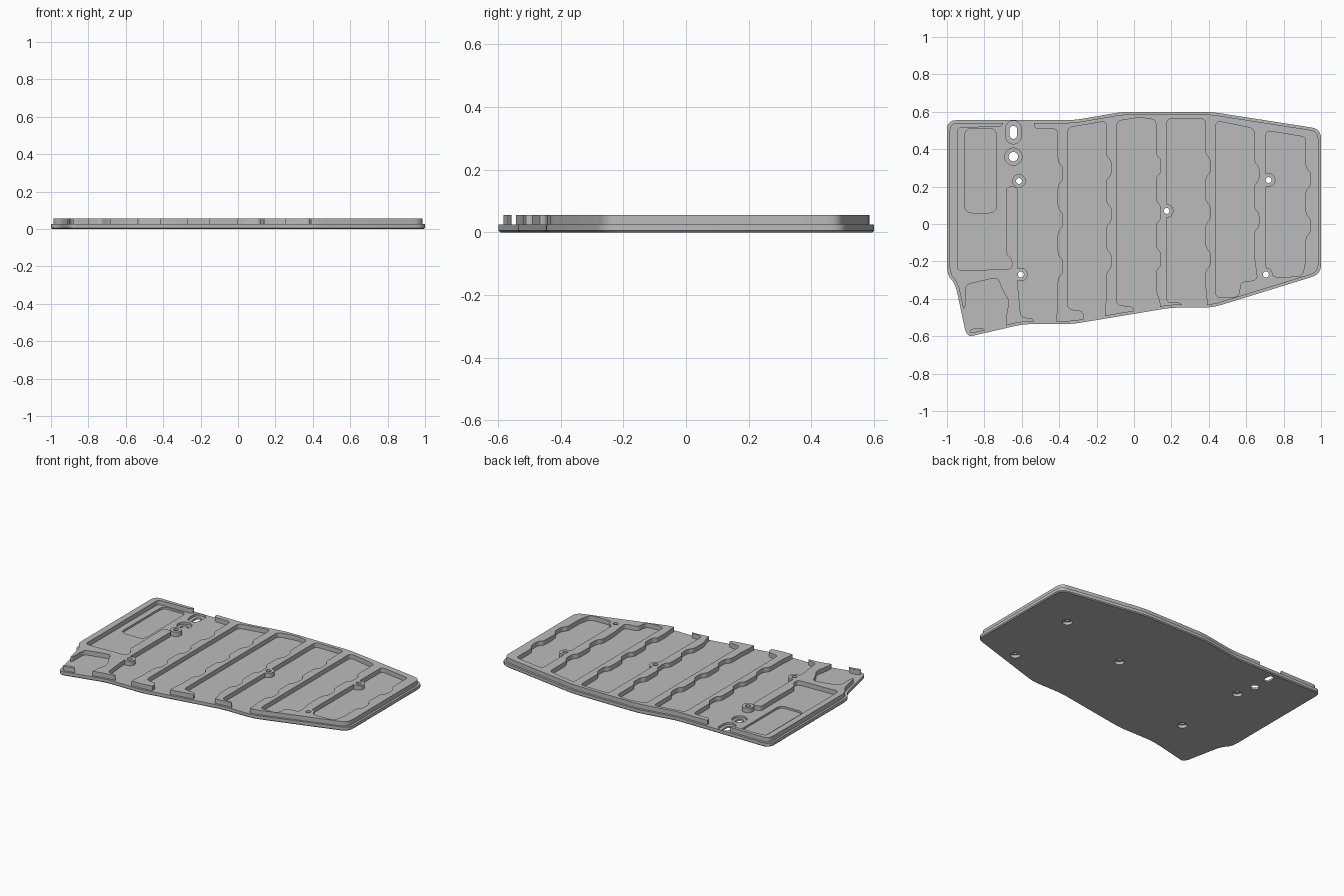
import bpy, bmesh, math
from mathutils import Vector

cube = bpy.data.objects.get("Cube")
if cube:
    bpy.data.objects.remove(cube, do_unlink=True)

FLOOR, TOP = 0.026, 0.056

metal = bpy.data.materials.new("plain grey")
metal.use_nodes = True
GREY = (0.5, 0.5, 0.5, 1)
metal.diffuse_color = GREY
metal.node_tree.nodes["Principled BSDF"].inputs["Base Color"].default_value = GREY


def offset(points, d):
    """Inset a counter-clockwise outline by d with mitred corners."""
    pts = [Vector(p) for p in points]
    out = []
    for i, p in enumerate(pts):
        a = (p - pts[i - 1]).normalized()
        b = (pts[(i + 1) % len(pts)] - p).normalized()
        na, nb = Vector((-a.y, a.x)), Vector((-b.y, b.x))
        out.append(p + (na + nb) * d / (1 + na.dot(nb)))
    return out


def rounded(points, r, steps=5):
    """Soften every corner of an outline with a small curve."""
    pts = [Vector(p) for p in points]
    out = []
    for i, p in enumerate(pts):
        a, b = pts[i - 1] - p, pts[(i + 1) % len(pts)] - p
        s = p + a.normalized() * min(r, a.length * 0.45)
        e = p + b.normalized() * min(r, b.length * 0.45)
        for k in range(steps + 1):
            t = k / steps
            out.append(s * (1 - t) ** 2 + p * 2 * t * (1 - t) + e * t * t)
    return out


def circle(x, y, r, stretch=0, n=32):
    """Circle, or an upright slot when stretched."""
    out = []
    for k in range(n):
        a = 2 * math.pi * (k + 0.5) / n
        shift = math.copysign(stretch, math.sin(a))
        out.append(Vector((x + r * math.cos(a), y + r * math.sin(a) + shift)))
    return out


def loft(name, levels):
    """Solid through matching outlines, each given with its height."""
    bm = bmesh.new()
    rings = [[bm.verts.new((p[0], p[1], z)) for p in pts] for pts, z in levels]
    bm.faces.new(rings[0])
    bm.faces.new(rings[-1])
    for lo, hi in zip(rings, rings[1:]):
        for i in range(len(lo)):
            bm.faces.new((lo[i - 1], lo[i], hi[i], hi[i - 1]))
    bmesh.ops.recalc_face_normals(bm, faces=bm.faces)
    mesh = bpy.data.meshes.new(name)
    bm.to_mesh(mesh)
    bm.free()
    mesh.materials.append(metal)
    ob = bpy.data.objects.new(name, mesh)
    bpy.context.collection.objects.link(ob)
    return ob


def combine(ob, tools):
    """Apply boolean tools in order, then remove them."""
    for tool, operation in tools:
        mod = ob.modifiers.new("boolean", "BOOLEAN")
        mod.operation, mod.solver, mod.object = operation, "EXACT", tool
    bpy.context.view_layer.update()
    graph = bpy.context.evaluated_depsgraph_get()
    mesh = bpy.data.meshes.new_from_object(ob.evaluated_get(graph))
    ob.modifiers.clear()
    ob.data = mesh
    mesh.materials.clear()
    mesh.materials.append(metal)
    for tool, _ in tools:
        bpy.data.objects.remove(tool, do_unlink=True)


def cutter(points, z0, z1=0.1):
    ob = loft("cutter", [(points, z0), (points, z1)])
    ob.hide_render = True
    return ob, "DIFFERENCE"


def wave(x, y_top, y_bottom):
    """Scalloped rib side, running downwards."""
    pts, y, side = [], y_top, -1
    while y > y_bottom + 0.05:
        length = 0.13 if side < 0 else 0.075
        end = max(y - length, y_bottom)
        pts += [(x + side * 0.013, y), (x + side * 0.013, end)]
        y, side = end - 0.022, -side
    return pts


# Plate outline, counter-clockwise
outline = [(-1, 0.555), (-1, -0.27), (-0.955, -0.32), (-0.895, -0.605),
           (-0.83, -0.59), (-0.59, -0.535), (-0.33, -0.535), (0.2, -0.447),
           (0.42, -0.447), (1, -0.268), (1, 0.508), (0.41, 0.6),
           (-0.06, 0.6), (-0.32, 0.555)]

bosses = [(-0.615, 0.23), (-0.605, -0.27), (0.175, 0.07), (0.72, 0.235), (0.705, -0.27)]
slots = [(-0.645, 0.49, 0.02, 0.015), (-0.645, 0.36, 0.025, 0)]

# Base plate with chamfered underside
edge = rounded(outline, 0.05)
base = loft("base_plate", [(rounded(offset(outline, 0.006), 0.05), 0), (edge, 0.006), (edge, FLOOR)])
tools = [cutter(rounded([(-0.905, 0.51), (-0.905, 0.06), (-0.735, 0.06), (-0.735, 0.51)], 0.04), 0.013)]
for x, y, r, stretch in slots:
    tools.append(cutter(circle(x, y, r + 0.021, stretch + (0.006 if stretch else 0)), 0.012))
    tools.append(cutter(circle(x, y, r, stretch), -0.1))
for x, y in bosses:
    tools.append(cutter(circle(x, y, 0.03), -0.1, 0.019))
    tools.append(cutter(circle(x, y, 0.016), -0.1))
combine(base, tools)

# Raised rim and ribs, left over after the pockets are cut
step = rounded(offset(outline, 0.014), 0.045)
ribs = loft("rim_and_ribs", [(step, FLOOR), (step, TOP)])

pockets = [
    # battery bay joined to the first column
    [(-0.945, 0.515), (-0.7, 0.52), (-0.7, 0.65), (-0.535, 0.65), (-0.535, 0.508), (-0.41, 0.508)]
    + wave(-0.395, 0.46, -0.44)
    + [(-0.415, -0.5), (-0.41, -0.65), (-0.53, -0.65), (-0.535, -0.503), (-0.605, -0.5),
       (-0.622, -0.32), (-0.622, 0.2), (-0.685, 0.2), (-0.685, -0.16), (-0.652, -0.19),
       (-0.652, -0.24), (-0.945, -0.25)],
    # lower corner
    [(-0.9, -0.325), (-0.73, -0.285), (-0.7, -0.36), (-0.667, -0.41), (-0.685, -0.5),
     (-0.685, -0.7), (-0.79, -0.7), (-0.795, -0.555), (-0.88, -0.56), (-0.89, -0.7),
     (-1.1, -0.7), (-1.1, -0.46), (-0.9, -0.455)],
    # columns open at the front edge
    [(-0.355, 0.515), (-0.148, 0.55)] + wave(-0.135, 0.49, -0.4)
    + [(-0.155, -0.46), (-0.15, -0.65), (-0.27, -0.65), (-0.27, -0.465), (-0.355, -0.455)],
    [(-0.092, 0.55), (0.03, 0.57), (0.117, 0.557)] + wave(0.13, 0.5, -0.36)
    + [(0.14, -0.42), (0.14, -0.65), (0, -0.65), (0, -0.44), (-0.092, -0.435)],
    [(0.175, 0.562), (0.382, 0.562)] + wave(0.395, 0.5, -0.34)
    + [(0.39, -0.4), (0.39, -0.6), (0.26, -0.6), (0.26, -0.42), (0.175, -0.42)],
    # closed columns
    [(0.438, 0.552), (0.642, 0.51)] + wave(0.655, 0.46, -0.24)
    + [(0.66, -0.3), (0.57, -0.31), (0.56, -0.39), (0.438, -0.395)],
    [(0.705, 0.5), (0.917, 0.465)] + wave(0.93, 0.43, -0.2)
    + [(0.9, -0.28), (0.75, -0.285), (0.705, -0.24)],
]
tools = [cutter(rounded(p, 0.028), FLOOR - 0.02) for p in pockets]

# Screw bosses standing on the ribs
for x, y in bosses:
    ring = circle(x, y, 0.036)
    tools.append((loft("boss", [(ring, FLOOR), (ring, TOP)]), "UNION"))
tools += [cutter(circle(x, y, 0.016), -0.1) for x, y in bosses]
combine(ribs, tools)

# Smooth the curved walls, keep the edges sharp
for ob in (base, ribs):
    bpy.ops.object.select_all(action="DESELECT")
    ob.select_set(True)
    bpy.context.view_layer.objects.active = ob
    bpy.ops.object.shade_smooth_by_angle(angle=math.radians(30))
